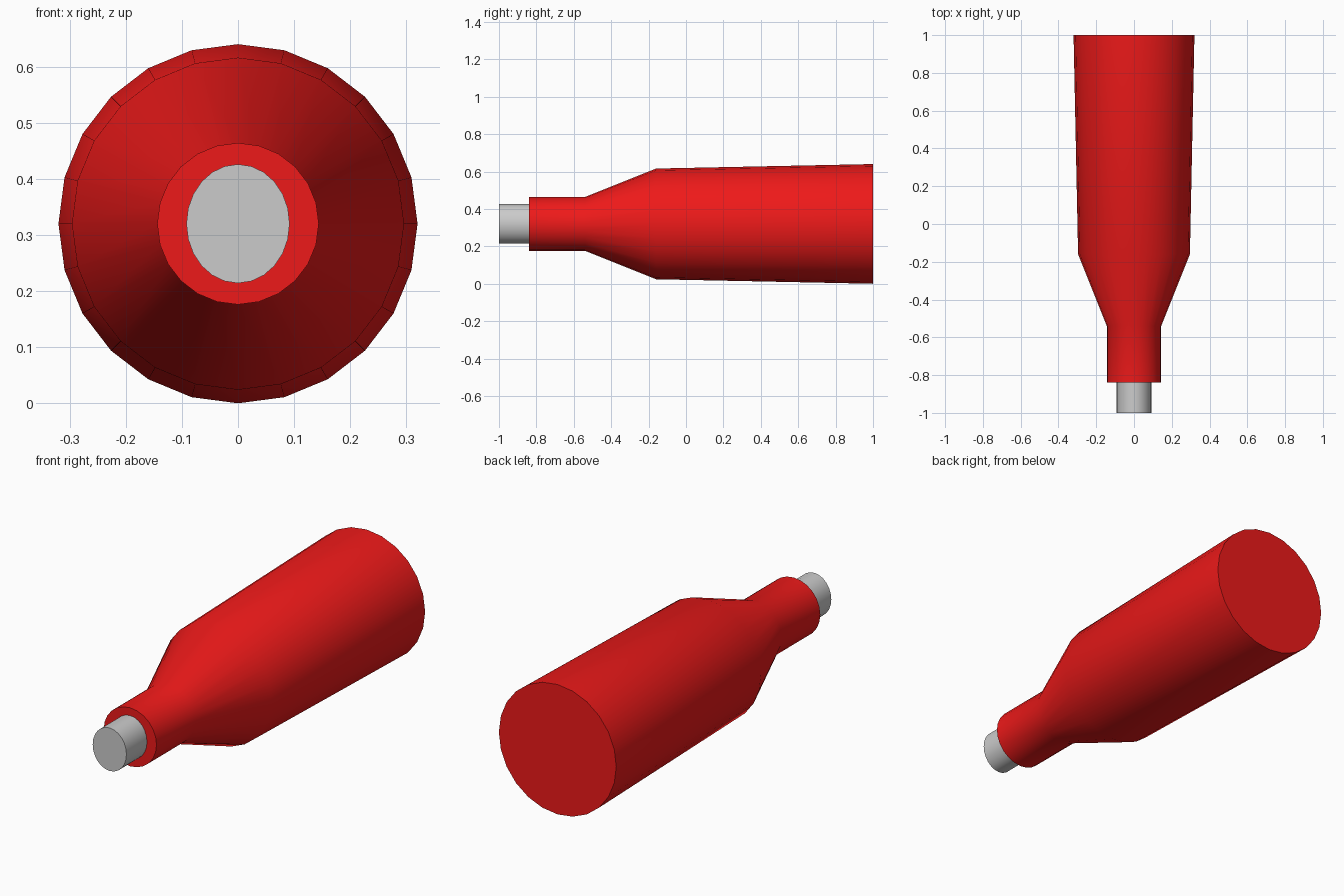
import bpy, bmesh, math

if "Cube" in bpy.data.objects:
    bpy.data.objects.remove(bpy.data.objects["Cube"])

SIDES = 24
AXIS_Z = 0.32


def lathe(name, profile, color=None):
    """Closed tube along y; profile rows are (y, x radius, z radius)."""
    bm = bmesh.new()
    rings = []
    for y, rx, rz in profile:
        rings.append([bm.verts.new((rx * math.cos(2 * math.pi * i / SIDES), y,
                                    AXIS_Z + rz * math.sin(2 * math.pi * i / SIDES)))
                      for i in range(SIDES)])
    for a, b in zip(rings, rings[1:]):
        for i in range(SIDES):
            j = (i + 1) % SIDES
            bm.faces.new((a[i], a[j], b[j], b[i]))
    bm.faces.new(rings[0])
    bm.faces.new(rings[-1])
    bmesh.ops.recalc_face_normals(bm, faces=bm.faces)
    mesh = bpy.data.meshes.new(name)
    bm.to_mesh(mesh)
    bm.free()
    obj = bpy.data.objects.new(name, mesh)
    bpy.context.collection.objects.link(obj)
    if color:
        mat = bpy.data.materials.new(name + "_color")
        mat.diffuse_color = color
        mat.use_nodes = True
        mat.node_tree.nodes["Principled BSDF"].inputs["Base Color"].default_value = mat.diffuse_color
        mesh.materials.append(mat)
    # smooth sides, crisp end caps
    bpy.ops.object.select_all(action='DESELECT')
    obj.select_set(True)
    bpy.context.view_layer.objects.active = obj
    bpy.ops.object.shade_smooth_by_angle(angle=math.radians(30))
    return obj


# Red body: neck, sloping shoulder, slightly flared barrel
lathe("body", [(-0.84, 0.144, 0.144), (-0.54, 0.144, 0.144),
               (-0.16, 0.296, 0.296), (1.0, 0.32, 0.32)], (0.85, 0.01, 0.01, 1))

# Grey oval tip at the front of the neck
lathe("tip", [(-1.0, 0.092, 0.106), (-0.83, 0.092, 0.106)])
